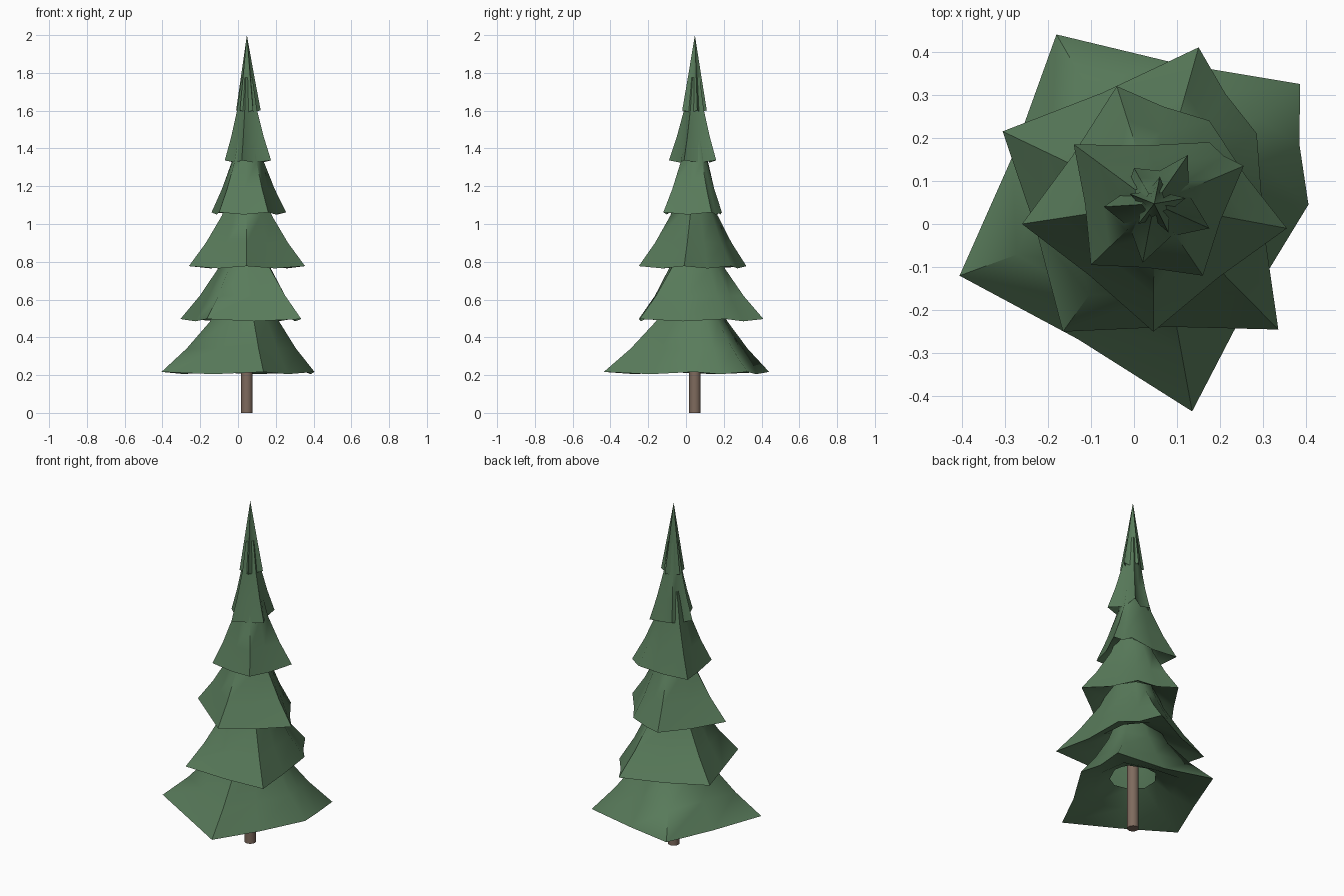
import bpy
import bmesh
import math
from mathutils import Vector

default_cube = bpy.data.objects.get("Cube")
if default_cube:
    bpy.data.objects.remove(default_cube, do_unlink=True)

AXIS = Vector((0.047, 0.047))


def make_material(name, colour):
    material = bpy.data.materials.new(name)
    material.use_nodes = True
    material.diffuse_color = (*colour, 1)
    shader = material.node_tree.nodes["Principled BSDF"]
    shader.inputs["Base Color"].default_value = (*colour, 1)
    shader.inputs["Roughness"].default_value = 0.9
    return material


def finish(bm, name, material, angle):
    """Turn the bmesh into a smooth-shaded object with sharp rims."""
    bmesh.ops.recalc_face_normals(bm, faces=bm.faces)
    mesh = bpy.data.meshes.new(name)
    bm.to_mesh(mesh)
    bm.free()
    mesh.materials.append(material)
    obj = bpy.data.objects.new(name, mesh)
    bpy.context.collection.objects.link(obj)
    bpy.ops.object.select_all(action="DESELECT")
    obj.select_set(True)
    bpy.context.view_layer.objects.active = obj
    bpy.ops.object.shade_smooth_by_angle(angle=math.radians(angle))
    return obj


def bridge(bm, lower, upper):
    count = len(lower)
    for i in range(count):
        j = (i + 1) % count
        bm.faces.new((lower[i], lower[j], upper[j], upper[i]))


def rim_outline(corners, fold):
    """Five tips with a slightly folded-in point between each pair."""
    tips = [Vector(c) - AXIS for c in corners]
    outline = []
    for i, tip in enumerate(tips):
        following = tips[(i + 1) % len(tips)]
        outline += [tip, (tip + following) * 0.5 * fold]
    return outline


def build_tier(name, material, corners, base, fold, height, profile, pointed=False):
    outline = rim_outline(corners, fold)
    mean = sum(p.length for p in outline) / len(outline)
    bm = bmesh.new()

    def ring(scale, rise, roundness):
        verts = []
        for i, p in enumerate(outline):
            spot = AXIS + p.lerp(p.normalized() * mean, roundness) * scale
            lift = 0.012 if rise == 0 and i % 2 == 0 else 0
            verts.append(bm.verts.new((spot.x, spot.y, base + rise + lift)))
        return verts

    # outer skirt, from the rim upward
    rim = ring(1, 0, 0)
    previous = rim
    for scale, fraction, roundness in profile:
        current = ring(scale, fraction * height, roundness)
        bridge(bm, previous, current)
        previous = current
    if pointed:
        tip = bm.verts.new((AXIS.x, AXIS.y, base + height))
        for i, vert in enumerate(previous):
            bm.faces.new((vert, previous[(i + 1) % len(previous)], tip))

    # underside, rising inward to an open hole
    middle = ring(0.62, 0.05 * height / 0.45, 0.3)
    hole = ring(0.32, 0.11 * height / 0.45, 0.9)
    bridge(bm, middle, rim)
    bridge(bm, hole, middle)
    return finish(bm, name, material, 65)


needles = make_material("needle green", (0.1, 0.2, 0.105))
bark = make_material("bark brown", (0.21, 0.145, 0.11))

# trunk
trunk = bmesh.new()
bmesh.ops.create_cone(trunk, cap_ends=True, segments=12, radius1=0.031,
                      radius2=0.031, depth=0.38)
bmesh.ops.translate(trunk, verts=trunk.verts, vec=(AXIS.x, AXIS.y, 0.19))
finish(trunk, "trunk", bark, 40)

# branch tiers: rim corners, rim height, fold of the points between corners
SKIRT = [(0.72, 0.3, 0.1), (0.46, 0.62, 0.35), (0.26, 1, 0.5)]
TIERS = [
    ([(0.405, 0.045), (0.385, 0.325), (-0.18, 0.44), (-0.405, -0.12), (0.135, -0.435)],
     0.205, 0.97),
    ([(0.335, -0.245), (0.285, 0.21), (0.15, 0.41), (-0.305, 0.215), (-0.165, -0.25)],
     0.485, 0.97),
    ([(0.355, -0.01), (0.175, 0.24), (-0.04, 0.32), (-0.26, 0), (0.045, -0.25)],
     0.765, 0.97),
    ([(0.255, 0.135), (0.175, 0.19), (-0.14, 0.185), (-0.1, -0.095), (0.16, -0.12)],
     1.05, 0.96),
    ([(0.175, -0.01), (0.125, 0.16), (0, 0.13), (-0.07, 0.04), (0.02, -0.09)],
     1.325, 0.78),
]
for number, (corners, base, fold) in enumerate(TIERS, start=1):
    build_tier(f"branch_tier_{number}", needles, corners, base, fold, 0.45, SKIRT)

# pointed top
build_tier("tree_top", needles,
           [(0.12, 0.06), (0.06, 0.11), (-0.01, 0.07), (0.01, 0), (0.08, -0.02)],
           1.59, 0.65, 0.41, [(0.52, 0.5, 0.1)], pointed=True)
